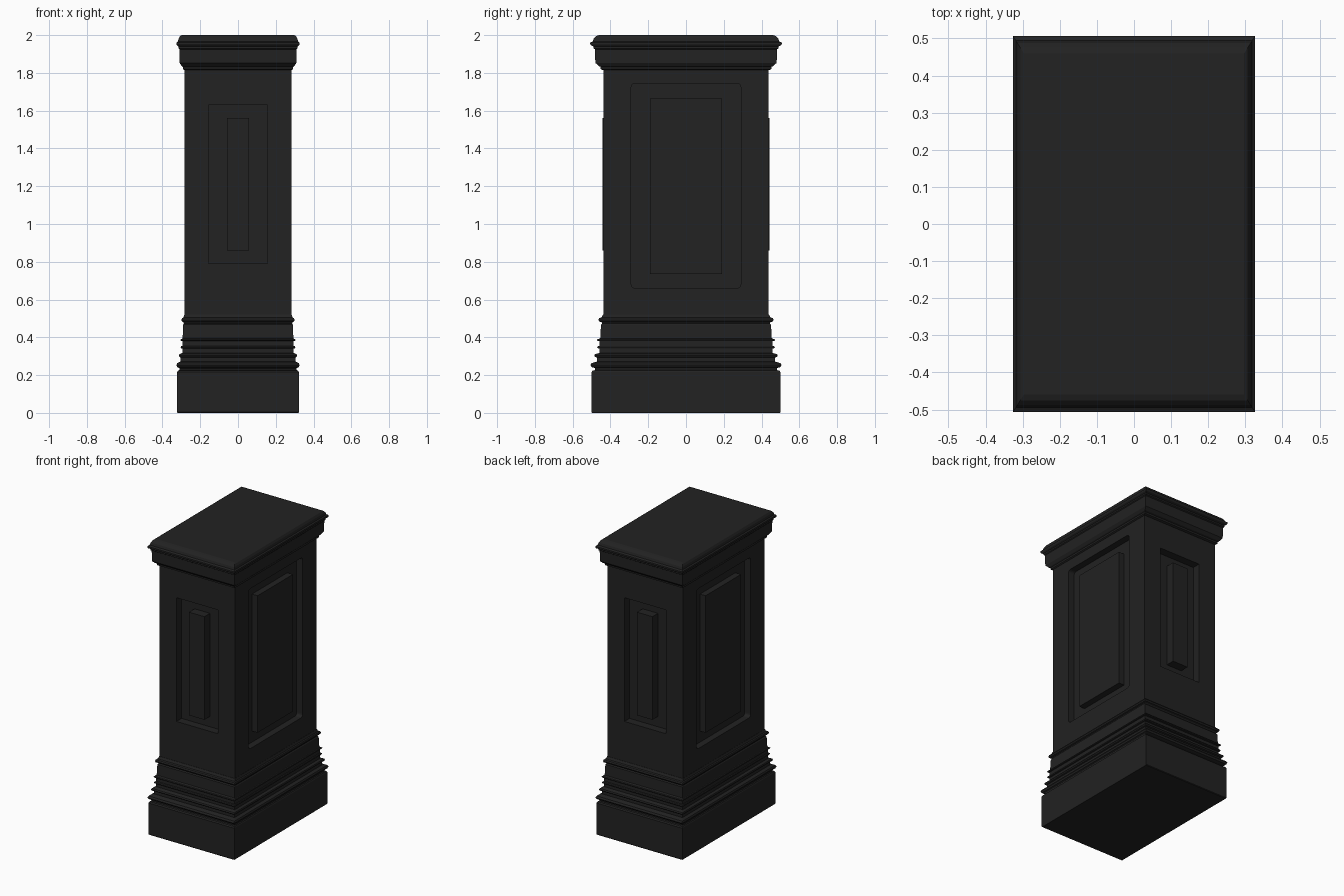
import bpy, bmesh
from math import pi, cos, sin

if "Cube" in bpy.data.objects:
    bpy.data.objects.remove(bpy.data.objects["Cube"])

SHAFT_X, SHAFT_Y = 0.283, 0.438
mat = bpy.data.materials.new("dark_stone")
mat.diffuse_color = (0.016, 0.016, 0.016, 1)
mat.use_nodes = True
mat.node_tree.nodes["Principled BSDF"].inputs["Base Color"].default_value = mat.diffuse_color


def finish(name, bm):
    bmesh.ops.recalc_face_normals(bm, faces=bm.faces)
    me = bpy.data.meshes.new(name)
    bm.to_mesh(me)
    bm.free()
    ob = bpy.data.objects.new(name, me)
    bpy.context.collection.objects.link(ob)
    me.materials.append(mat)
    return ob


def stack(name, profile):
    """Rectangular moulding: profile of (half depth, z); width follows in proportion."""
    bm = bmesh.new()
    rings = []
    for hy, z in profile:
        hx = SHAFT_X + (hy - SHAFT_Y) * 0.63
        rings.append([bm.verts.new((sx * hx, sy * hy, z))
                      for sx, sy in ((-1, -1), (1, -1), (1, 1), (-1, 1))])
    for a, b in zip(rings, rings[1:]):
        for i in range(4):
            j = (i + 1) % 4
            bm.faces.new((a[i], a[j], b[j], b[i]))
    bm.faces.new(rings[0])
    bm.faces.new(rings[-1])
    return finish(name, bm)


def bead(inner, outer, z0, z1, n=4):
    """Half-round bulge between two heights."""
    zc, h = (z0 + z1) / 2, (z1 - z0) / 2
    return [(inner + (outer - inner) * sin(pi * i / n), zc - h * cos(pi * i / n))
            for i in range(n + 1)]


def box(name, x, y, z, round_axis=None, radius=0.02):
    """Box from (min, max) ranges, optionally rounding edges along one axis."""
    bm = bmesh.new()
    bmesh.ops.create_cube(bm, size=1)
    for v in bm.verts:
        v.co = [(r[0] + r[1]) / 2 + c * (r[1] - r[0]) for c, r in zip(v.co, (x, y, z))]
    if round_axis is not None:
        edges = [e for e in bm.edges
                 if abs(e.verts[0].co[round_axis] - e.verts[1].co[round_axis]) > 1e-4]
        bmesh.ops.bevel(bm, geom=edges, offset=radius, segments=4, profile=0.5, affect='EDGES')
    return finish(name, bm)


def span(s, a, b):
    return tuple(sorted((s * a, s * b)))


# Plinth and stepped base mouldings
stack("base", [(0.497, 0), (0.5, 0.004), (0.5, 0.216), (0.494, 0.224), (0.482, 0.226), (0.482, 0.236)]
      + bead(0.484, 0.506, 0.238, 0.268)
      + [(0.47, 0.272), (0.47, 0.29)]
      + bead(0.47, 0.486, 0.293, 0.314)
      + [(0.457, 0.318), (0.457, 0.338)]
      + bead(0.457, 0.47, 0.34, 0.355)
      + [(0.457, 0.36), (0.457, 0.378)]
      + bead(0.457, 0.472, 0.38, 0.393)
      + [(0.454, 0.396), (0.45, 0.468), (0.443, 0.474)]
      + bead(0.448, 0.464, 0.48, 0.505)
      + [(0.44, 0.52)])

# Cornice
stack("cap", [(0.44, 1.815), (0.452, 1.82), (0.452, 1.832), (0.462, 1.836), (0.48, 1.853),
              (0.482, 1.925), (0.49, 1.93), (0.49, 1.94), (0.503, 1.946), (0.507, 1.952),
              (0.507, 1.96), (0.494, 1.966), (0.488, 1.982), (0.475, 1.995), (0.46, 2.0)])

# Shaft with recesses cut in all four faces
shaft = stack("shaft", [(SHAFT_Y, 0.5), (SHAFT_Y, 1.83)])
cutters = []
for s, end, side in ((-1, "front", "left"), (1, "back", "right")):
    cutters += [
        box(end + "_cutter", (-0.155, 0.155), span(s, SHAFT_Y - 0.055, 0.6), (0.79, 1.63)),
        box(side + "_cutter", span(s, SHAFT_X - 0.045, 0.5), (-0.29, 0.29), (0.66, 1.745), 0)]
    # Raised panels inside the recesses
    box(end + "_panel", (-0.058, 0.058), span(s, SHAFT_Y - 0.07, SHAFT_Y + 0.005), (0.86, 1.56))
    box(side + "_panel", span(s, SHAFT_X - 0.06, SHAFT_X - 0.003), (-0.19, 0.19), (0.735, 1.665))

bpy.context.view_layer.objects.active = shaft
for c in cutters:
    m = shaft.modifiers.new(c.name, 'BOOLEAN')
    m.operation, m.solver, m.object = 'DIFFERENCE', 'EXACT', c
    bpy.ops.object.modifier_apply(modifier=m.name)
    bpy.data.objects.remove(c)
